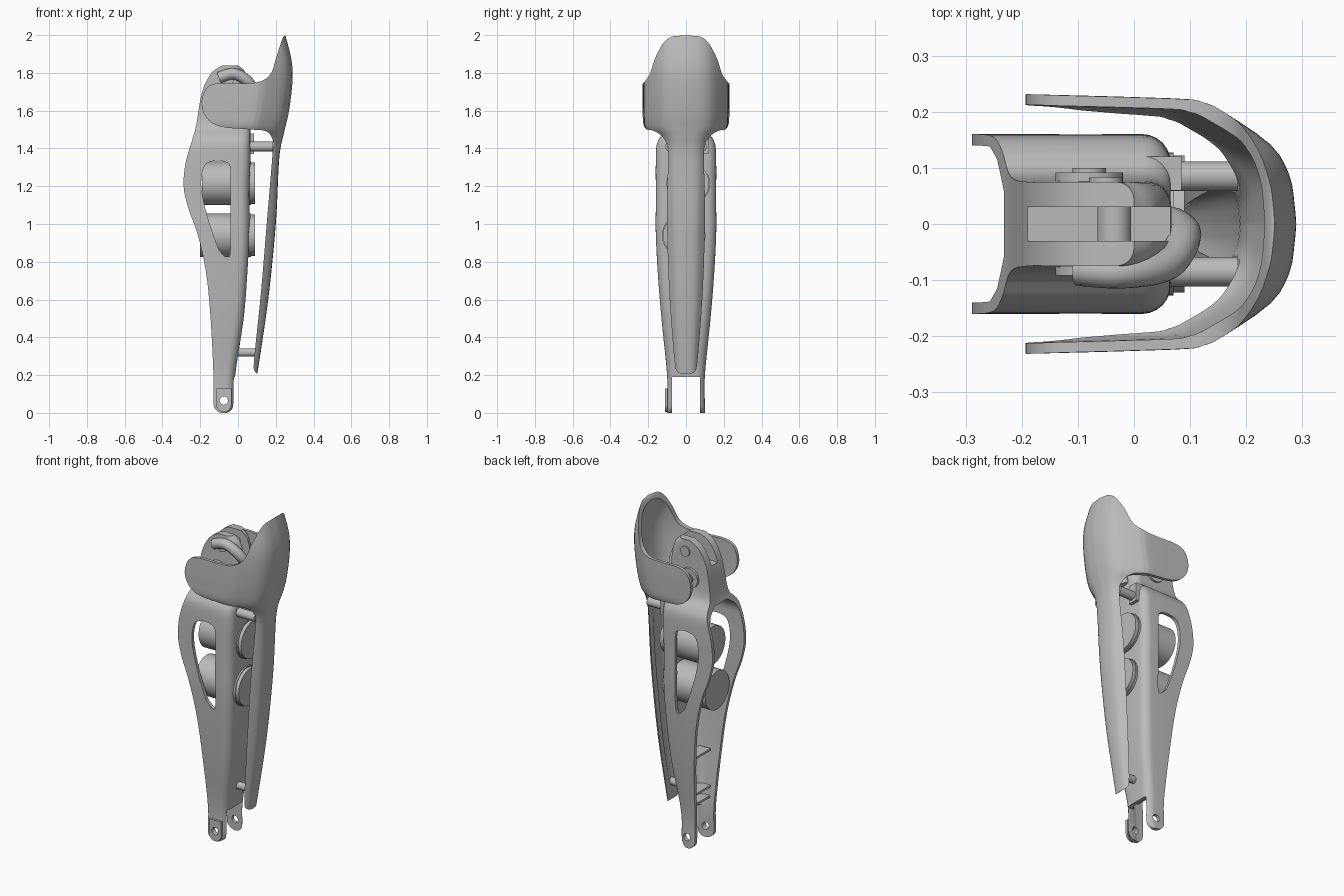
import bpy
import bmesh
from math import cos, sin, pi
from mathutils import Vector

cube = bpy.data.objects.get("Cube")
if cube:
    bpy.data.objects.remove(cube, do_unlink=True)

grey = bpy.data.materials.new("grey_metal")
grey.use_nodes = True
grey.diffuse_color = (0.5, 0.5, 0.5, 1)
grey.node_tree.nodes["Principled BSDF"].inputs["Base Color"].default_value = grey.diffuse_color


def add(name, bm):
    bmesh.ops.recalc_face_normals(bm, faces=bm.faces)
    mesh = bpy.data.meshes.new(name)
    bm.to_mesh(mesh)
    bm.free()
    mesh.materials.append(grey)
    ob = bpy.data.objects.new(name, mesh)
    bpy.context.collection.objects.link(ob)
    return ob


def smooth_path(pts, steps):
    """Catmull-Rom interpolation through tuples of any length."""
    v = [Vector(p) for p in pts]
    v = [v[0]] + v + [v[-1]]
    out = []
    for a, b, c, d in zip(v, v[1:], v[2:], v[3:]):
        for i in range(steps):
            t = i / steps
            out.append(b + (c - a) * (t / 2) + (a * 2 - b * 5 + c * 4 - d) * (t * t / 2)
                       + (b * 3 - a - c * 3 + d) * (t ** 3 / 2))
    return out + [v[-1]]


def loft(name, rings):
    bm = bmesh.new()
    rows = [[bm.verts.new(p) for p in ring] for ring in rings]
    n = len(rows[0])
    for low, high in zip(rows, rows[1:]):
        for i in range(n):
            j = (i + 1) % n
            bm.faces.new((low[i], low[j], high[j], high[i]))
    bm.faces.new(rows[0])
    bm.faces.new(rows[-1])
    return add(name, bm)


def prism(name, outline, y0, y1):
    return loft(name, [[(p[0], y, p[1]) for p in outline] for y in (y0, y1)])


def box(name, lo, hi):
    corners = [(lo[0], lo[2]), (hi[0], lo[2]), (hi[0], hi[2]), (lo[0], hi[2])]
    return prism(name, corners, lo[1], hi[1])


def rod(name, start, end, r, sides=40):
    a, b = Vector(start), Vector(end)
    turn = (b - a).to_track_quat('Z', 'Y')
    circle = [turn @ Vector((r * cos(2 * pi * i / sides), r * sin(2 * pi * i / sides), 0))
              for i in range(sides)]
    return loft(name, [[p + c for p in circle] for c in (a, b)])


def cut(ob, cutter, op='DIFFERENCE'):
    mod = ob.modifiers.new("cut", 'BOOLEAN')
    mod.operation, mod.solver, mod.object = op, 'EXACT', cutter
    bpy.context.view_layer.objects.active = ob
    bpy.ops.object.modifier_apply(modifier=mod.name)
    bpy.data.objects.remove(cutter, do_unlink=True)


# Leg shell: height, back edge, front edge, half width
shell_rows = smooth_path([
    (0, -.09, -.06, .1), (.015, -.115, -.035, .1), (.05, -.13, -.02, .1),
    (.2, -.13, -.015, .1), (.5, -.145, .03, .13), (.75, -.17, .05, .15),
    (.95, -.215, .06, .16), (1.08, -.262, .06, .16), (1.2, -.288, .06, .16),
    (1.32, -.278, .065, .16), (1.42, -.25, .065, .155), (1.47, -.235, .065, .13),
    (1.53, -.22, .065, .085), (1.7, -.19, .065, .075), (1.8, -.14, .04, .075),
    (1.84, -.08, 0, .075)], 4)


def channel_ring(z, back, front, w):
    r = min(.05, .4 * (front - back), .6 * w)
    half = [(back, w)]
    for i in range(7):
        a = pi / 2 * (1 - i / 6)
        half.append((front - r + r * cos(a), w - r + r * sin(a)))
    return [(x, y, z) for x, y in half] + [(x, -y, z) for x, y in reversed(half)]


shell = loft("leg_shell", [channel_ring(*row) for row in shell_rows])

# Hollow channel, open at the back and arched at the top
wall = .02
hollow = [channel_ring(-.03, -.4, -.05, .08)]
hollow += [channel_ring(z, -.4, f - wall, w - wall) for z, b, f, w in shell_rows if .03 < z < 1.4]
hollow += [channel_ring(1.44, -.4, .04, .115), channel_ring(1.48, -.4, .04, .06)]
cut(shell, loft("hollow_cutter", hollow))
cut(shell, box("fork_cutter", (-.3, -.075, -.1), (.2, .075, .19)))
cut(shell, box("neck_cutter", (-.4, -.03, 1.7), (.2, .03, 2)))

# Side windows
window = smooth_path([(-.1, .86), (-.14, .97), (-.18, 1.11), (-.195, 1.22), (-.175, 1.31),
                      (-.12, 1.335), (-.06, 1.325), (-.04, 1.28), (-.04, 1.05),
                      (-.04, .87), (-.055, .82), (-.1, .86)], 4)[:-1]
cut(shell, prism("window_cutter", window, -.3, .3))

# Ankle pad and pin holes
pad = prism("ankle_pad", [(-.075 + .04 * cos(pi + pi * i / 12), .045 + .04 * sin(pi + pi * i / 12))
                          for i in range(13)] + [(-.035, .13), (-.115, .13)], -.112, -.098)
for part in (shell, pad):
    cut(part, rod("pin_cutter", (-.075, -.3, .065), (-.075, .3, .065), .022))

# Shin guard: height, front edge, section depth scale, half width
guard_rows = smooth_path([
    (.19, .1, .3, .073), (.6, .16, .3, .095), (1, .2, .32, .108), (1.3, .215, .36, .118),
    (1.4, .225, .55, .135), (1.46, .238, .8, .17), (1.51, .25, 1, .22),
    (1.6, .27, 1, .228), (1.75, .288, 1, .228), (1.87, .283, 1, .222), (2.02, .245, 1, .2)], 5)
section = smooth_path([(0, 0), (-.003, .15), (-.012, .38), (-.045, .62), (-.13, .88),
                       (-.165, .95), (-.22, .98), (-.55, 1.02)], 3)


def guard_side(z, front, depth, w):
    half = [(front + p[0] * depth, p[1] * w, z) for p in section]
    return [(x, -y, z) for x, y, z in reversed(half[1:])] + half


guard = loft("shin_guard", [guard_side(z, f, d, w) + guard_side(z, f - .025, d, w - .018)[::-1]
                            for z, f, d, w in guard_rows])
outline = smooth_path([
    (.11, .205), (.09, .22), (.085, .28), (.12, .62), (.152, 1), (.182, 1.36), (.185, 1.44),
    (.15, 1.49), (.07, 1.5), (-.09, 1.515), (-.165, 1.56), (-.193, 1.635), (-.17, 1.715),
    (-.11, 1.745), (0, 1.745), (.1, 1.75), (.17, 1.79), (.205, 1.89), (.235, 1.98),
    (.25, 1.998)], 5)
cut(guard, prism("guard_outline", outline + [Vector((.5, 2)), Vector((.5, .205))], -.4, .4),
    'INTERSECT')

# Motors in the channel with flanges through the front wall
for name, y, z, back in (("upper", .012, 1.215, -.19), ("lower", -.012, .94, -.2)):
    rod(name + "_motor", (back, y, z), (.07, y, z), .115, 64)
    rod(name + "_motor_flange", (.05, y, z), (.09, y, z), .11, 64)

# Ribs across the lower channel
for i, z in enumerate((.24, .3, .52)):
    box("channel_rib_%d" % i, (-.1, -.09, z), (-.025, .09, z + .012))

# Guard mounts, knee bosses and bolts on both sides
for side, label in ((1, "back"), (-1, "front")):
    y = side * .085
    rod(label + "_upper_mount", (.03, y, 1.41), (.185, y, 1.41), .026)
    rod(label + "_knee_boss", (-.08, side * .06, 1.62), (-.08, side * .092, 1.62), .06)
    rod(label + "_knee_bolt", (-.08, side * .08, 1.62), (-.08, side * .1, 1.62), .03)
    rod(label + "_top_bolt", (-.05, side * .06, 1.77), (-.05, side * .083, 1.77), .03)
rod("lower_mount", (-.005, 0, .32), (.1, 0, .32), .022)
rod("knee_pin", (-.035, -.07, 1.77), (-.035, .07, 1.77), .03)
box("mount_block", (.02, .06, 1.37), (.085, .12, 1.48))

# Bent arm beside the knee
bend = smooth_path([(-.1, -.08, 1.775), (-.02, -.085, 1.795), (.06, -.07, 1.745),
                    (.09, -.02, 1.65), (.07, 0, 1.52)], 6)
rings = []
for i, p in enumerate(bend):
    ahead = bend[min(i + 1, len(bend) - 1)] - bend[max(i - 1, 0)]
    side = ahead.cross(Vector((1, -1, 0))).cross(ahead).normalized()
    other = ahead.normalized().cross(side)
    rings.append([p + (side * cos(k * pi / 8) + other * sin(k * pi / 8)) * .03 for k in range(16)])
loft("bent_arm", rings)

# Smooth shading with sharp edges kept
bpy.ops.object.select_all(action='DESELECT')
for ob in bpy.context.collection.objects:
    if ob.type == 'MESH' and ob.data.materials and ob.data.materials[0] == grey:
        ob.select_set(True)
        bpy.context.view_layer.objects.active = ob
bpy.ops.object.shade_smooth_by_angle(angle=pi / 6)
